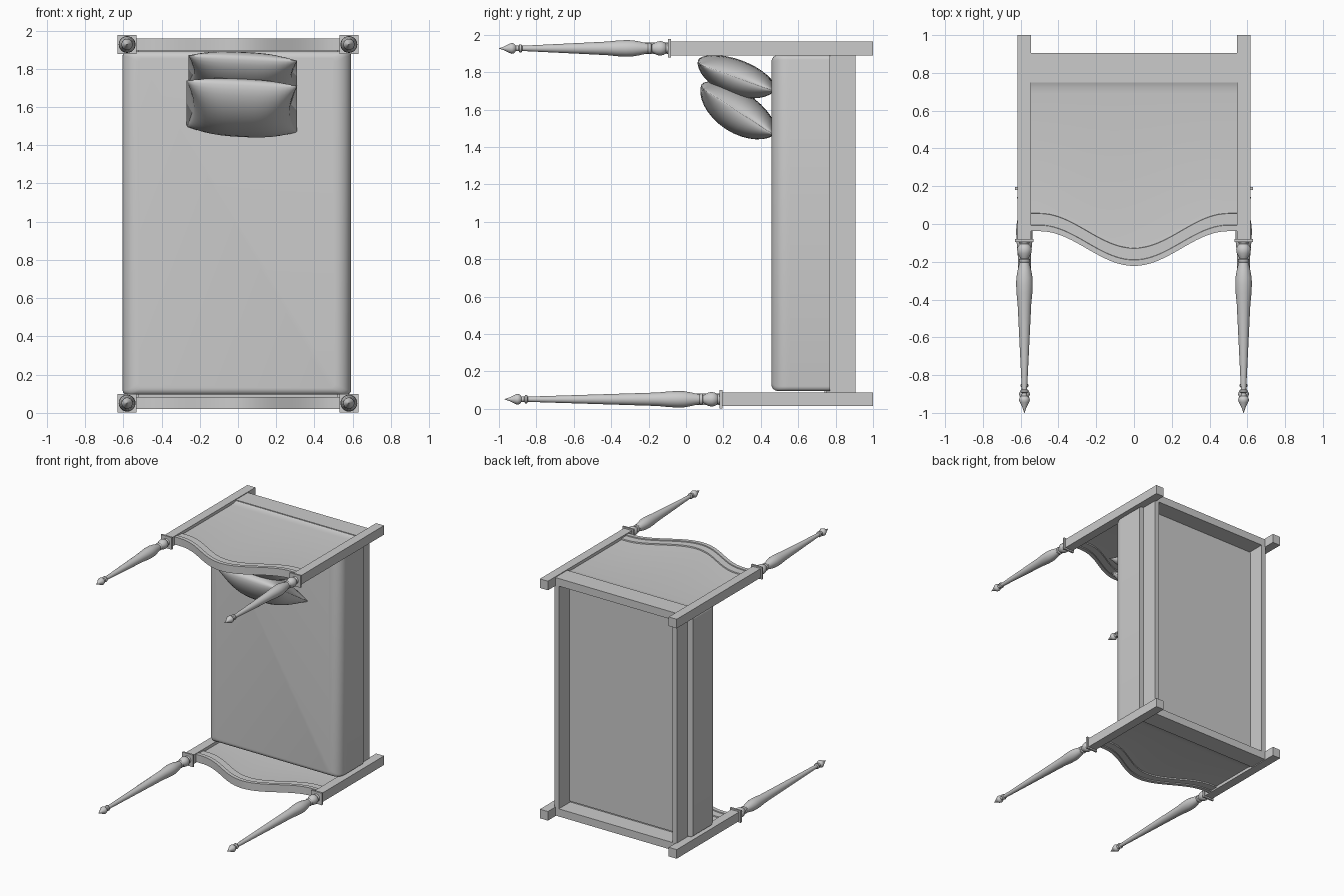
import bpy, bmesh, math
from mathutils import Vector

cube = bpy.data.objects.get("Cube")
if cube:
    bpy.data.objects.remove(cube, do_unlink=True)

grey = bpy.data.materials.new("plain grey")
grey.use_nodes = True
COLOUR = (0.6, 0.6, 0.6, 1)
grey.diffuse_color = COLOUR
grey.node_tree.nodes["Principled BSDF"].inputs["Base Color"].default_value = COLOUR


def finish(name, bm, smooth=None):
    bmesh.ops.recalc_face_normals(bm, faces=bm.faces)
    mesh = bpy.data.meshes.new(name)
    bm.to_mesh(mesh)
    bm.free()
    mesh.materials.append(grey)
    obj = bpy.data.objects.new(name, mesh)
    bpy.context.collection.objects.link(obj)
    if smooth:
        bpy.ops.object.select_all(action='DESELECT')
        obj.select_set(True)
        bpy.context.view_layer.objects.active = obj
        bpy.ops.object.shade_smooth_by_angle(angle=math.radians(smooth))
    return obj


def box(name, x, y, z):
    """Box from (min, max) ranges."""
    bm = bmesh.new()
    bmesh.ops.create_cube(bm, size=1)
    for v in bm.verts:
        v.co = Vector([r[0] if c < 0 else r[1] for c, r in zip(v.co, (x, y, z))])
    return finish(name, bm)


def loft(name, rings, smooth):
    """Skin closed rings of points and cap both ends."""
    bm = bmesh.new()
    rows = [[bm.verts.new(p) for p in ring] for ring in rings]
    n = len(rows[0])
    for a, b in zip(rows, rows[1:]):
        for i in range(n):
            j = (i + 1) % n
            bm.faces.new((a[i], a[j], b[j], b[i]))
    bm.faces.new(rows[0])
    bm.faces.new(rows[-1])
    return finish(name, bm, smooth)


# Turned pole: (distance from the collar, radius)
LOWER = [(0, .03), (.012, .024), (.022, .034), (.04, .039), (.06, .036), (.08, .025),
         (.088, .021), (.092, .03), (.102, .03), (.108, .026), (.15, .036),
         (.19, .043), (.225, .044), (.27, .042), (.33, .036)]
# Finial: (distance from the tip, radius)
FINIAL = [(.125, .014), (.12, .022), (.11, .022), (.105, .014), (.09, .015), (.08, .026),
          (.068, .029), (.055, .024), (.03, .011), (0, .001)]


def pole(name, x, y, z, tip):
    length = y - tip
    outline = LOWER + [(length - d, r) for d, r in FINIAL]
    rings = []
    for d, r in outline:
        angles = [math.tau * k / 24 for k in range(24)]
        rings.append([(x + r * math.cos(a), y - d, z + r * math.sin(a)) for a in angles])
    loft(name, rings, 40)


# Board with a serpentine moulded edge: (offset from the edge, half thickness)
MOULDING = [(0, .031), (.031, .031), (.033, .024), (.093, .024), (.095, .015), (.12, .013)]
PANEL_FOOT = [(.69, .013), (.72, .016), (.74, .021), (.755, .027)]


def board(name, z, shift):
    rings = []
    for k in range(45):
        x = -.55 + 1.1 * k / 44
        sweep = math.cos(math.pi * min(abs(x) / .5, 1))
        edge = shift - .13 - .092 * sweep
        side = [(edge + d, h) for d, h in MOULDING] + PANEL_FOOT
        rings.append([(x, y, z + h) for y, h in side] +
                     [(x, y, z - h) for y, h in reversed(side)])
    loft(name, rings, 30)


# Both bed ends: posts, collars, poles, curved board and cross rail
for end, z, collar, tip in (("head", 1.927, -.085, -1), ("foot", .051, .19, -.97)):
    for side, x in (("right", -.58), ("left", .58)):
        tag = f"{end}_{side}"
        box(tag + "_post", (x - .036, x + .036), (collar, 1), (z - .037, z + .037))
        box(tag + "_collar", (x - .049, x + .049), (collar - .01, collar + .005),
            (z - .049, z + .049))
        pole(tag + "_pole", x, collar - .01, z, tip)
    board(end + "_board", z, collar + .085)
    box(end + "_rail", (-.55, .55), (.75, .905), (z - .031, z + .031))

# Side rails and the base between them
for side, s in (("right", -1), ("left", 1)):
    box(side + "_side_rail", sorted((s * .512, s * .552)), (.75, .905), (.08, 1.9))
box("bed_base", (-.52, .52), (.74, .758), (.08, 1.9))


def inset(radius, depth):
    """How far a rounded edge has drawn in at a depth behind the front."""
    return radius - math.sqrt(radius ** 2 - max(radius - depth, 0) ** 2)


# Mattress: rounded rectangles stacked from front to back
FRONT, BACK, CORNER = .457, .77, .025
rings = []
for d in [.1 * (1 - math.cos(math.pi / 2 * k / 10)) for k in range(11)] + [BACK - FRONT]:
    half_x = .598 - inset(.085, d) - CORNER
    half_z = .898 - inset(.035, d) - CORNER
    ring = []
    for quarter, (sx, sz) in enumerate(((1, 1), (-1, 1), (-1, -1), (1, -1))):
        for k in range(5):
            a = math.pi / 2 * (quarter + k / 4)
            ring.append((-.006 + sx * half_x + CORNER * math.cos(a), FRONT + d,
                         .993 + sz * half_z + CORNER * math.sin(a)))
    rings.append(ring)
loft("mattress", rings, 40)


def pillow(name, centre, tilt, width, length, thick, waist):
    """Soft lens shape, pinched at the corners, tilted about the x axis."""
    along = Vector((0, math.cos(tilt), math.sin(tilt)))
    normal = Vector((0, -math.sin(tilt), math.cos(tilt)))
    rings = []
    for i in range(25):
        u = -math.cos(math.pi * i / 24)
        ring = []
        for k in range(32):
            a = math.tau * k / 32
            v = math.cos(a)
            w = math.copysign(abs(math.sin(a)) ** 1.2, math.sin(a))
            plump = max(0, 1 - abs(u) ** 3) ** .6 * thick + .006
            w *= plump * (.85 if w > 0 else 1.15)
            x = u * width * (1 - waist * (1 - v * v))
            p = Vector(centre) + along * v * length * (1 - .05 * u * u) + normal * w
            ring.append(p + Vector((x, 0, -.05 * x)))
        rings.append(ring)
    loft(name, rings, 60)


pillow("back_pillow", (.025, .27, 1.785), math.radians(-20), .285, .22, .088, .1)
pillow("front_pillow", (.02, .28, 1.603), math.radians(-33), .29, .235, .103, .13)
